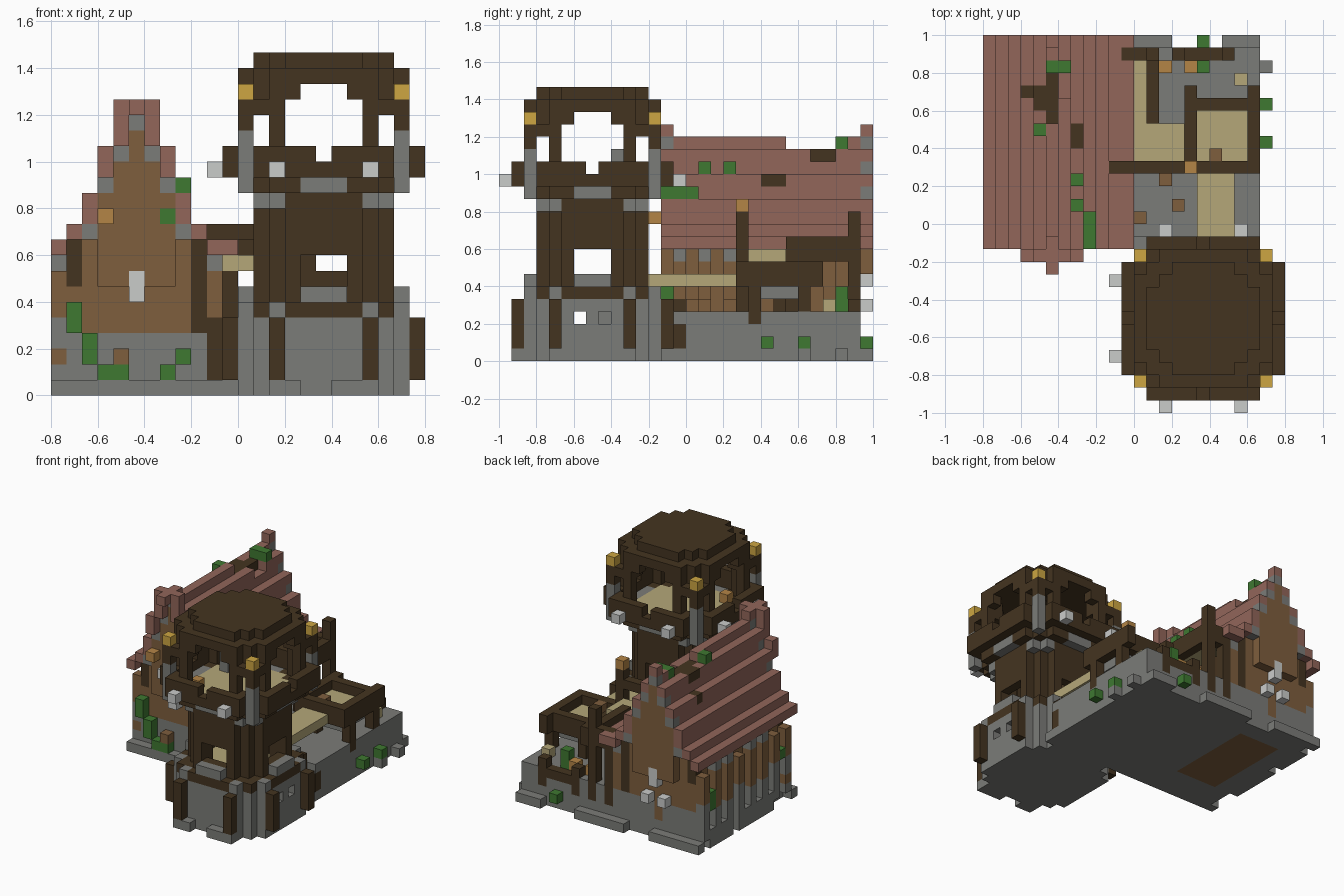
import bpy, bmesh, random
from mathutils import Vector

if "Cube" in bpy.data.objects:
    bpy.data.objects.remove(bpy.data.objects["Cube"])
random.seed(4)
UNIT = 1 / 15                      # one block
ORIGIN = Vector((-0.8, -1.0, 0.0))
CX, CY = 17, 7                     # tower centre block

COLOURS = {
    "dark_wood": (68, 52, 32), "stone": (123, 124, 120), "roof_red": (146, 102, 90),
    "brown_wood": (126, 94, 61), "pale_planks": (181, 167, 121), "leaf_green": (62, 120, 49),
    "lantern_gold": (205, 166, 66), "light_grey": (202, 204, 202), "crate_orange": (180, 133, 70),
}
DARK, STONE, RED, BROWN, PALE, GREEN, GOLD, LIGHT, ORANGE = range(len(COLOURS))


def linear(c):
    c /= 255
    return c / 12.92 if c < 0.04045 else ((c + 0.055) / 1.055) ** 2.4


MATERIALS = []
for label, rgb in COLOURS.items():
    m = bpy.data.materials.new(label)
    m.use_nodes = True
    col = (*map(linear, rgb), 1)
    m.diffuse_color = col
    shader = m.node_tree.nodes["Principled BSDF"]
    shader.inputs["Base Color"].default_value = col
    shader.inputs["Roughness"].default_value = 0.9
    MATERIALS.append(m)

parts = {}


def box(part, mat, i, j, k):
    """Fill a block range; each axis is one index or a (start, stop, step) tuple. mat None carves.
    A block belongs to the part that claimed it last."""
    spans = [range(*a) if isinstance(a, tuple) else range(a, a + 1) for a in (i, j, k)]
    own = parts.setdefault(part, {})
    for x in spans[0]:
        for y in spans[1]:
            for z in spans[2]:
                for cells in parts.values():
                    cells.pop((x, y, z), None)
                if mat is not None:
                    own[x, y, z] = mat


def octagon(r, limit):
    span = range(-r, r + 1)
    return {(x, y) for x in span for y in span if abs(x) + abs(y) <= limit}


def layer(part, mat, plan, k):
    for x, y in plan:
        box(part, mat, CX + x, CY + y, k)


def four(a, b):
    """Points at distance b along each tower side, offset a both ways."""
    return {p for s in (-1, 1) for t in (-1, 1) for p in ((s * a, t * b), (t * b, s * a))}


def build(part, cells):
    """Mesh the outside of a part and merge flat regions of one colour."""
    bm = bmesh.new()
    for cell, mat in cells.items():
        c = Vector(cell)
        for axis in range(3):
            for sign in (-1, 1):
                n = Vector((0, 0, 0))
                n[axis] = sign
                if tuple(int(v) for v in c + n) in cells:
                    continue
                u, v = Vector((0, 0, 0)), Vector((0, 0, 0))
                u[(axis + 1) % 3] = 0.5
                v[(axis + 2) % 3] = 0.5 * sign
                mid = c + Vector((0.5, 0.5, 0.5)) + n / 2
                quad = (mid - u - v, mid + u - v, mid + u + v, mid - u + v)
                f = bm.faces.new([bm.verts.new(ORIGIN + p * UNIT) for p in quad])
                f.material_index = mat
    bmesh.ops.remove_doubles(bm, verts=bm.verts, dist=0.001)
    bmesh.ops.dissolve_limit(bm, angle_limit=0.01, verts=bm.verts, edges=bm.edges, delimit={'MATERIAL'})
    mesh = bpy.data.meshes.new(part)
    bm.to_mesh(mesh)
    bm.free()
    for m in MATERIALS:
        mesh.materials.append(m)
    bpy.context.collection.objects.link(bpy.data.objects.new(part, mesh))


# Tower base: stone octagon with small windows, timber posts and a timber band
layer("tower_base", STONE, octagon(5, 8), (0, 5))
layer("tower_base", STONE, {(x, -6) for x in (-3, -2, 1, 2, 3)}, 0)
layer("tower_base", None, {(x, -1) for x in range(-5, 6)} | {(-5, 1), (5, 1)}, 3)
layer("tower_posts", DARK, four(3, 6), (1, 5))
layer("tower_band", DARK, octagon(5, 8), 5)
layer("tower_band", STONE, four(3, 5), 5)
layer("tower_band", PALE, octagon(3, 4), 5)
layer("window_sills", STONE, four(1, 5) | four(0, 5), 6)

# Tower shaft: hollow, with a window on each side
layer("tower_shaft", DARK, octagon(4, 6) - octagon(3, 4), (6, 13))
layer("tower_shaft", None, four(0, 4) | four(1, 4), (7, 9))
layer("shaft_brackets", STONE, four(3, 4), 12)

# Lookout: floor, parapet, posts and lanterns
layer("lookout_floor", DARK, octagon(5, 8), 13)
layer("lookout_floor", STONE, four(0, 5) | four(1, 5), 13)
layer("lookout_floor", PALE, octagon(4, 6), 13)
layer("parapet", DARK, octagon(6, 10) - octagon(5, 8), (14, 16))
layer("parapet", None, four(0, 6), 15)
layer("lookout_posts", DARK, four(3, 5), (14, 18))
layer("corner_posts", STONE, four(5, 5), (13, 17))
layer("corner_posts", DARK, four(5, 5), (17, 19))
layer("corner_posts", GOLD, four(5, 5), 19)
for x, y in four(3, 7):
    if x < 7:
        box("parapet_lamps", LIGHT, CX + x, CY + y, 14)
box("lookout_crates", ORANGE, 14, (4, 11, 6), 14)
box("lookout_crates", STONE, 14, 9, (14, 17))

# Tower roof: arched ring under two flat steps
layer("tower_roof", DARK, octagon(5, 9) - octagon(4, 6), 18)
layer("tower_roof", None, four(0, 5) | four(1, 5) | four(2, 5), 18)
layer("tower_roof", DARK, octagon(5, 8) - octagon(4, 6), 19)
layer("tower_roof", None, four(0, 5) | four(1, 5), 19)
layer("tower_roof", DARK, octagon(5, 8), 20)
layer("tower_roof", DARK, octagon(4, 6), 21)

# House and yard foundation, with loose ledge stones
box("foundation", STONE, (1, 22), (13, 29), 0)
box("foundation", BROWN, (3, 8), (17, 27), 0)
box("foundation", STONE, (1, 22), (14, 29), (1, 4))
box("foundation", DARK, 21, 14, (1, 3))
box("foundation", DARK, (15, 19), 28, 3)
box("ledge_stones", STONE, 0, 13, 0)
for i in range(0, 22):
    if random.random() < 0.65:
        box("ledge_stones", STONE, i, 29, 0)
for j in range(14, 29):
    if random.random() < 0.7:
        box("ledge_stones", STONE, 0, j, (0, random.choice((1, 2))))
for j in (24, 27):
    box("ledge_stones", STONE, 22, j, 0)

# House roof: steep steps, filled below by the brown gable walls
TOPS = [10, 11, 13, 15, 17, 18, 17, 15, 13, 11, 10]
LOWS = [9, 10, 11, 13, 15, 17, 15, 13, 11, 10, 9]
box("house_walls", BROWN, (1, 10), (14, 29), (4, 9))
for i, (low, top) in enumerate(zip(LOWS, TOPS)):
    box("house_walls", BROWN, i, (14, 29), (9, low))
    box("house_roof", RED, i, (13, 30), (low, top))
box("house_roof", RED, 11, (13, 30), 9)

# Worn patches where the boards show through the roof
box("house_roof", None, 5, (23, 28), 17)
box("house_roof", DARK, 5, (23, 27), 16)
box("house_roof", None, 6, (25, 27), 16)
box("house_roof", DARK, 4, (24, 26), 16)
box("house_roof", DARK, 3, 25, 14)
box("house_roof", DARK, 7, (21, 23), 14)

# Ridge ends: a cross over the front gable and a stub at the back
for j in (13, 29):
    box("ridge_ends", RED, 5, j, 18)
    box("ridge_ends", STONE, 5, j, 17)
for i in (4, 6):
    box("ridge_ends", RED, i, 12, (16, 19))
for i in (3, 7):
    box("ridge_ends", RED, i, 12, (14, 16))
box("ridge_ends", RED, 5, (11, 13), 18)

# Gable trim on both ends
for j in (13, 29):
    box("gable_trim", BROWN, 5, j, (10, 17))
    box("gable_trim", BROWN, (4, 7), j, (9, 15))
    for d, k in ((1, 15), (2, 13), (3, 10)):
        for i in (5 - d, 5 + d):
            box("gable_trim", STONE, i, j, k)
    box("gable_trim", BROWN, (3, 8, 4), j, (10, 13))
    box("gable_trim", BROWN, (3, 8), j, (7, 10))
    box("gable_trim", LIGHT, 5, j, (6, 8))
box("gable_trim", ORANGE, 3, 12, 11)
box("gable_trim", LIGHT, (4, 7, 2), 29, 4)
box("gable_trim", BROWN, 5, 28, (2, 6))
box("gable_trim", BROWN, 4, 13, 2)

# House corner posts and side posts
for j in (14, 28):
    box("house_posts", DARK, 1, j, (7, 10))
    box("house_posts", DARK, 9, j, (4, 10))
for j in range(14, 29, 2):
    for i in (0, 10):
        box("side_posts", BROWN, i, j, (4, 8))
        box("side_posts", STONE, i, j, random.choice((4, 8)))
    box("side_posts", STONE, 0, j, (1, 4))
box("side_posts", BROWN, 0, 14, 2)
box("side_posts", STONE, 10, 14, 8)
box("side_posts", BROWN, 10, 14, (5, 8))
box("side_posts", DARK, 10, 14, (1, 5))

# Balcony beside the house
box("balcony_floor", PALE, (11, 16), (20, 23), 8)
box("balcony_floor", PALE, (11, 13), (23, 28), 8)
box("balcony_rails", DARK, (10, 17), 19, 10)
box("balcony_rails", DARK, 13, (23, 29), (8, 10))
box("balcony_rails", DARK, (11, 14), 28, (8, 10))
box("balcony_posts", DARK, 16, 19, (4, 12))
box("balcony_posts", ORANGE, 16, 19, 12)
for i, j, k in ((13, 23, 8), (11, 20, 8), (15, 22, 8)):
    box("balcony_posts", DARK, i, j, (4, k))
for i, top in ((11, 8), (13, 12), (15, 5), (19, 5)):
    box("balcony_posts", DARK, i, 28, (2, top))

# Raised platform and the walkway to the tower
box("platform_frame", DARK, (16, 22), (19, 25), (6, 8))
box("platform_frame", None, (17, 21), (20, 24), (6, 8))
box("platform_frame", DARK, (16, 22, 5), 25, (6, 8))
box("platform_floor", PALE, (17, 21), (20, 24), 6)
box("platform_floor", STONE, (17, 21), (20, 24), 5)
for i in (17, 21):
    for j in (20, 24):
        box("platform_posts", DARK, i, j, (4, 6))
box("platform_posts", DARK, 21, 20, 3)
box("walkway", PALE, (17, 20), (12, 19), 6)

# Stumps and crates in the yard
for i, j in ((14, 18), (15, 16), (12, 15)):
    box("yard_stumps", BROWN, i, j, 4)
box("yard_stumps", BROWN, 18, 20, 7)
box("yard_crates", ORANGE, (14, 17, 2), 27, 4)
box("yard_crates", PALE, 20, 26, 4)

# Leaves on walls and roof
for i, j, k in ((1, 13, (4, 6)), (2, 13, (2, 4)), ((3, 5), 13, 1), (7, 13, 1), (8, 13, 2), (7, 13, 11),
                (8, (13, 16), 13), (22, 21, 1), (22, 24, 1), (7, (16, 19, 2), 15), ((5, 7), 27, 17),
                (4, 22, 17), (0, 15, 5), (0, 27, (4, 6)), (17, 29, 1), (17, 27, (4, 6))):
    box("leaves", GREEN, i, j, k)

for part, cells in parts.items():
    build(part, cells)
